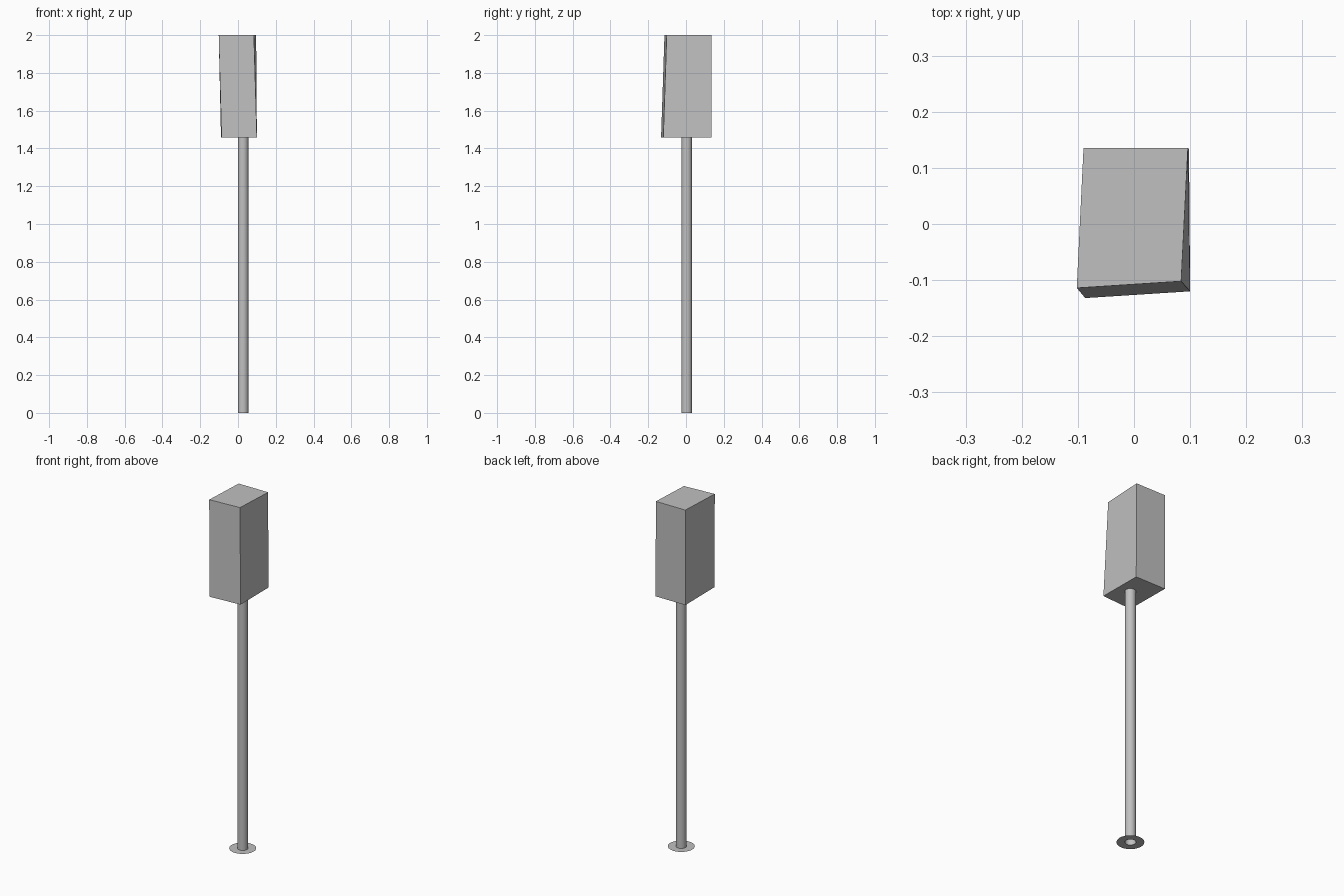
import bpy, bmesh, math

cube = bpy.data.objects.get("Cube")
if cube:
    bpy.data.objects.remove(cube, do_unlink=True)

# One grey for everything
grey = bpy.data.materials.new("plain_grey")
grey.use_nodes = True
COLOR = (0.53, 0.53, 0.53, 1)
grey.diffuse_color = COLOR
grey.node_tree.nodes["Principled BSDF"].inputs["Base Color"].default_value = COLOR


def add_object(name, bm):
    mesh = bpy.data.meshes.new(name)
    bm.to_mesh(mesh)
    bm.free()
    mesh.materials.append(grey)
    obj = bpy.data.objects.new(name, mesh)
    bpy.context.collection.objects.link(obj)
    return obj


# Slightly leaning box head: bottom and top outlines joined by walls
BOTTOM, TOP = 1.457, 2.0
lower = [(-0.087, -0.132), (0.1, -0.12), (0.098, 0.134), (-0.09, 0.134)]
upper = [(-0.102, -0.114), (0.084, -0.102), (0.096, 0.135), (-0.09, 0.135)]
bm = bmesh.new()
low = [bm.verts.new((x, y, BOTTOM)) for x, y in lower]
top = [bm.verts.new((x, y, TOP)) for x, y in upper]
bm.faces.new(low[::-1])
bm.faces.new(top)
for i in range(4):
    j = (i + 1) % 4
    bm.faces.new((low[i], low[j], top[j], top[i]))
add_object("box_head", bm)

# Hollow round pole with a thin flat flange on the ground, turned as one profile
SEGMENTS = 32
POLE_RADIUS, FLANGE_RADIUS = 0.028, 0.07
bm = bmesh.new()
profile = [(FLANGE_RADIUS, 0), (POLE_RADIUS, 0), (POLE_RADIUS, BOTTOM)]
points = [bm.verts.new((r, 0, z)) for r, z in profile]
edges = [bm.edges.new(pair) for pair in zip(points, points[1:])]
bmesh.ops.spin(bm, geom=points + edges, cent=(0, 0, 0), axis=(0, 0, 1),
               angle=math.tau, steps=SEGMENTS, use_duplicate=False)
bmesh.ops.remove_doubles(bm, verts=bm.verts, dist=0.0005)
bm.normal_update()
# Make the walls face outward and the flange face up
flipped = [f for f in bm.faces
           if (f.normal.z < -0.5 or f.normal.dot(f.calc_center_median().xyz * 1) < -0.001)]
bmesh.ops.reverse_faces(bm, faces=flipped)
pole = add_object("pole_with_flange", bm)
pole.location = (0.027, 0.004, 0)

bpy.ops.object.select_all(action='DESELECT')
pole.select_set(True)
bpy.context.view_layer.objects.active = pole
bpy.ops.object.shade_smooth_by_angle(angle=math.radians(35))
